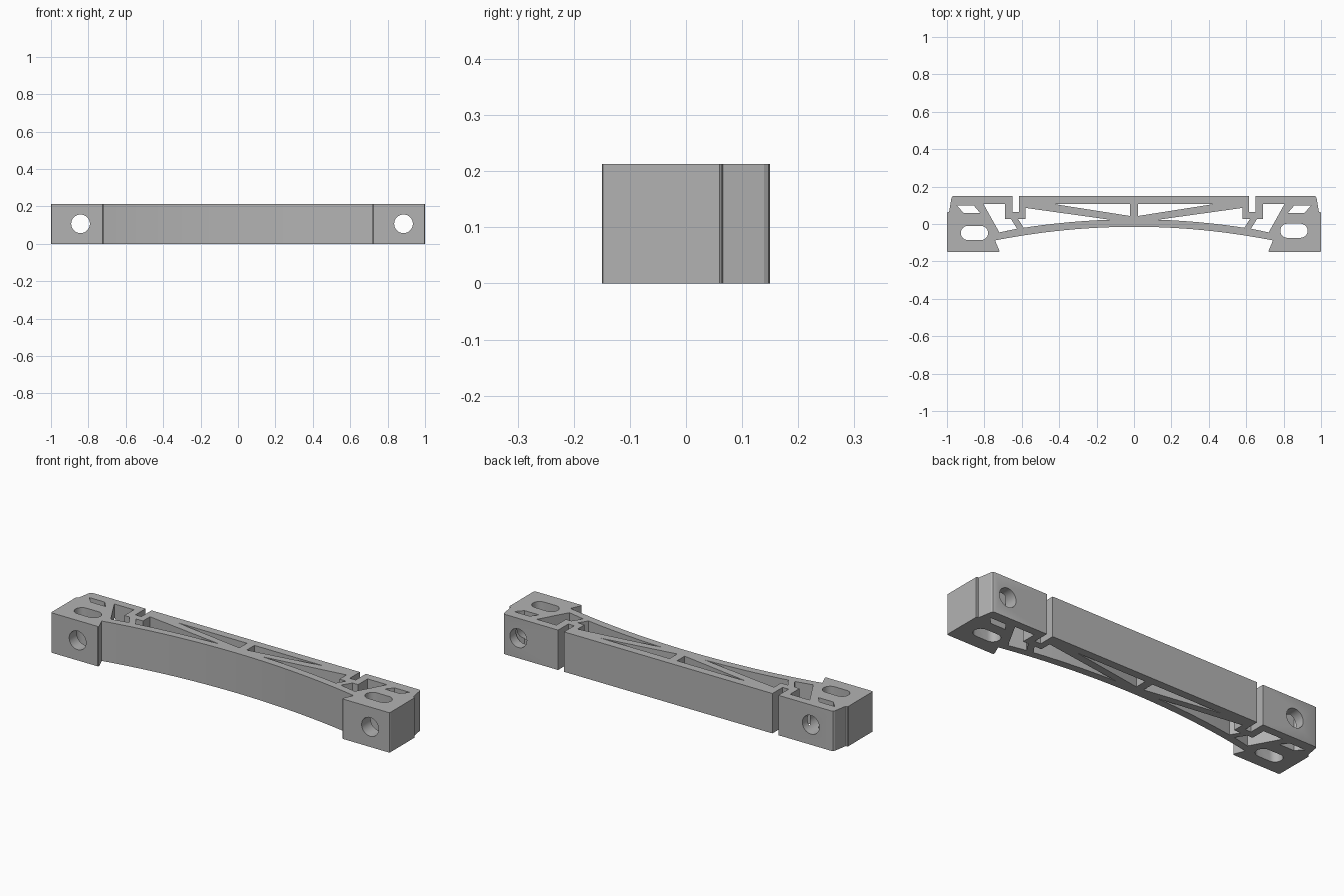
import bpy
import bmesh
import math
from mathutils import Matrix, Vector

HEIGHT = 0.213

cube = bpy.data.objects.get("Cube")
if cube:
    bpy.data.objects.remove(cube, do_unlink=True)

grey = bpy.data.materials.new("matte grey")
grey.use_nodes = True
grey.diffuse_color = (0.45, 0.45, 0.45, 1)
grey.node_tree.nodes["Principled BSDF"].inputs["Base Color"].default_value = grey.diffuse_color


def prism(name, points, z0=0.0, z1=HEIGHT):
    """Extrude a plan outline into a solid object."""
    bm = bmesh.new()
    face = bm.faces.new([bm.verts.new((x, y, z0)) for x, y in points])
    top = bmesh.ops.extrude_face_region(bm, geom=[face])["geom"]
    bmesh.ops.translate(bm, vec=(0, 0, z1 - z0),
                        verts=[v for v in top if isinstance(v, bmesh.types.BMVert)])
    bmesh.ops.recalc_face_normals(bm, faces=bm.faces)
    mesh = bpy.data.meshes.new(name)
    bm.to_mesh(mesh)
    bm.free()
    obj = bpy.data.objects.new(name, mesh)
    bpy.context.collection.objects.link(obj)
    obj.data.materials.append(grey)
    return obj


def flip(points):
    return [(-x, y) for x, y in reversed(points)]


def arch(top, bend, x0, x1, steps):
    """Points along the shallow bow of the beam."""
    xs = [x0 + (x1 - x0) * i / steps for i in range(steps + 1)]
    return [(x, top - bend * x * x) for x in xs]


def stadium(cx, cy, half, radius, steps=12):
    pts = []
    for side, start in ((1, -math.pi / 2), (-1, math.pi / 2)):
        for i in range(steps + 1):
            a = start + math.pi * i / steps
            pts.append((cx + side * (half - radius) + radius * math.cos(a),
                        cy + radius * math.sin(a)))
    return pts


def cutter(points):
    return prism("pocket_cutter", points, -0.1, HEIGHT + 0.1)


# Outline: flexure slot, end block, undercut and bowed front
half = [(0.615, 0.15), (0.615, 0.064), (0.65, 0.064), (0.65, 0.15),
        (0.962, 0.15), (0.971, 0.147), (0.976, 0.139), (0.988, 0.068), (0.99, 0.065),
        (0.997, 0.064), (1, 0.06), (1, -0.144), (0.998, -0.148), (0.994, -0.15),
        (0.724, -0.15), (0.72, -0.146), (0.721, -0.139)]
half += arch(-0.015, 0.132, 0.743, 0, 24)
bracket = prism("bracket_beam", half + flip(half[:-1]))

# Mirrored pockets: flexure, lower truss, upper truss, end block window
pockets = [
    [(0.805, 0.107), (0.69, 0.107), (0.69, 0.027), (0.658, 0.027), (0.625, -0.025),
     (0.72, -0.045)],
    [(0.58, 0.086)] + arch(0.025, 0.13, 0.128, 0.59, 14) + [(0.62, 0.027), (0.58, 0.027)],
    [(0.43, 0.107), (0.022, 0.107), (0.022, 0.043)],
    [(0.856, 0.098), (0.946, 0.098), (0.912, 0.06), (0.824, 0.06)],
]
cutters = []
for pocket in pockets:
    cutters += [cutter(pocket), cutter(flip(pocket))]

# Elongated vertical holes and round bolt holes in the end blocks
cutters += [cutter(stadium(-0.853, -0.048, 0.073, 0.038)),
            cutter(stadium(0.855, -0.036, 0.073, 0.038))]
for x in (-0.842, 0.885):
    bolt = prism("bolt_hole_cutter", stadium(0, 0, 0.05, 0.05, 16)[:-1], -0.3, 0.3)
    bmesh_data = bmesh.new()
    bmesh_data.from_mesh(bolt.data)
    bmesh.ops.remove_doubles(bmesh_data, verts=bmesh_data.verts, dist=0.0001)
    bmesh_data.to_mesh(bolt.data)
    bmesh_data.free()
    bolt.data.transform(Matrix.Translation(Vector((x, 0, 0.107)))
                        @ Matrix.Rotation(math.pi / 2, 4, "X"))
    cutters.append(bolt)

for c in cutters:
    c.hide_render = True
    mod = bracket.modifiers.new("cut", "BOOLEAN")
    mod.operation = "DIFFERENCE"
    mod.solver = "EXACT"
    mod.object = c

# Bake the cuts and drop the helpers
bpy.context.view_layer.update()
graph = bpy.context.evaluated_depsgraph_get()
baked = bpy.data.meshes.new_from_object(bracket.evaluated_get(graph))
bracket.modifiers.clear()
bracket.data = baked
for c in cutters:
    bpy.data.objects.remove(c, do_unlink=True)

# Smooth the curved walls, keep the edges crisp
bpy.ops.object.select_all(action="DESELECT")
bracket.select_set(True)
bpy.context.view_layer.objects.active = bracket
bpy.ops.object.shade_smooth_by_angle(angle=math.radians(20))
